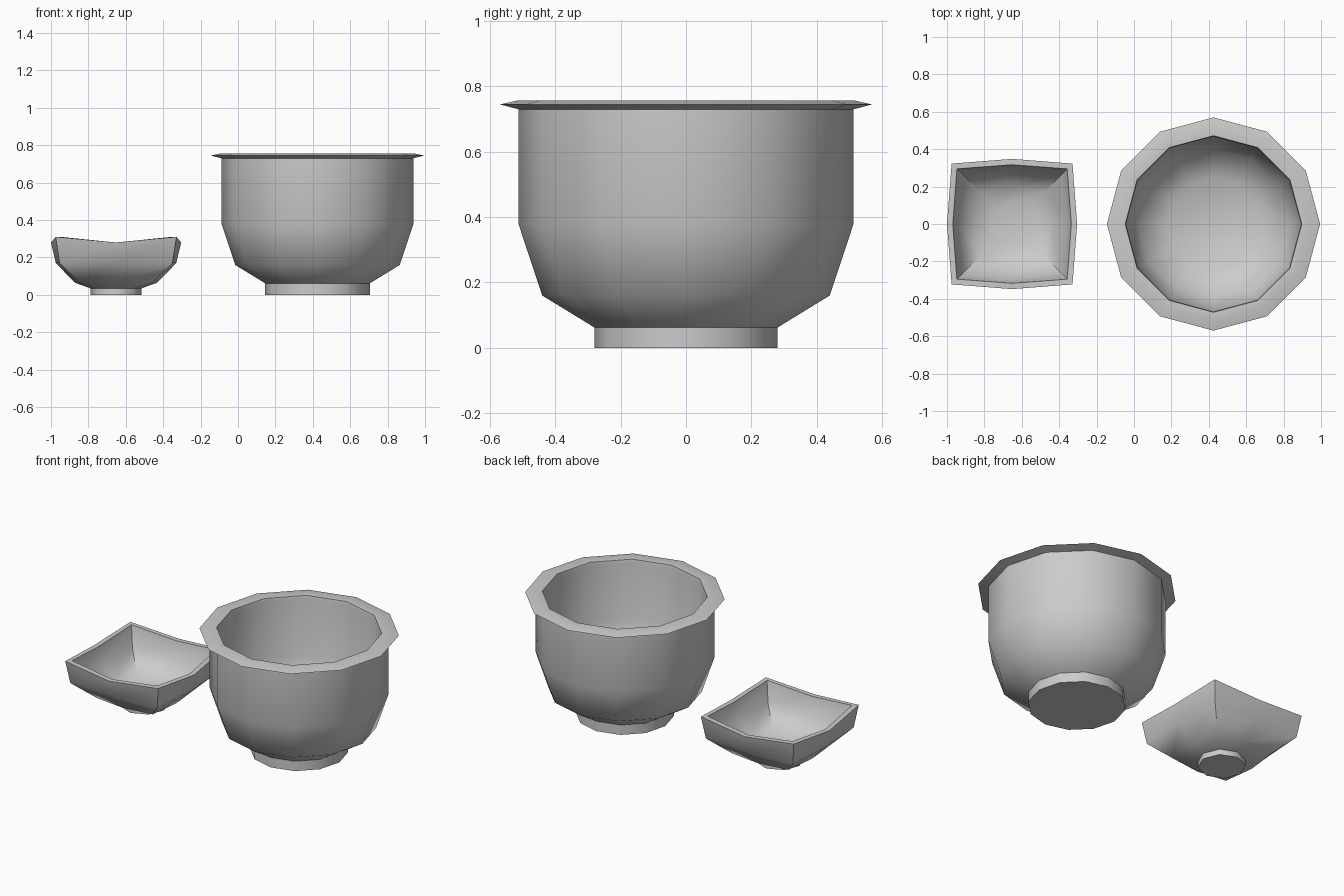
import bpy, bmesh
from math import sin, cos, pi, sqrt, radians

if "Cube" in bpy.data.objects:
    bpy.data.objects.remove(bpy.data.objects["Cube"])


def loft(name, centre_x, rings):
    """Skin a list of rings (point lists) and cap both ends."""
    bm = bmesh.new()
    loops = [[bm.verts.new(p) for p in ring] for ring in rings]
    n = len(loops[0])
    for a, b in zip(loops, loops[1:]):
        for i in range(n):
            j = (i + 1) % n
            bm.faces.new((a[i], a[j], b[j], b[i]))
    bm.faces.new(loops[0][::-1])
    bm.faces.new(loops[-1])
    bmesh.ops.recalc_face_normals(bm, faces=bm.faces)
    mesh = bpy.data.meshes.new(name)
    bm.to_mesh(mesh)
    bm.free()
    obj = bpy.data.objects.new(name, mesh)
    obj.location.x = centre_x
    bpy.context.collection.objects.link(obj)
    bpy.ops.object.select_all(action='DESELECT')
    obj.select_set(True)
    bpy.context.view_layer.objects.active = obj
    bpy.ops.object.shade_smooth_by_angle(angle=radians(45))
    return obj


def circle(r, z, n):
    return [(r * cos(2 * pi * i / n), r * sin(2 * pi * i / n), z) for i in range(n)]


def square(mid, corner, z_mid, z_corner):
    """Eight-point ring: side middles at `mid`, corners at (+-corner, +-corner)."""
    pts = []
    for i in range(8):
        r, z = (corner * sqrt(2), z_corner) if i % 2 else (mid, z_mid)
        pts.append((r * cos(pi * i / 4), r * sin(pi * i / 4), z))
    return pts


# Large round bowl with flared rim: outside up, over the rim, down the inside
pot_profile = [(0.28, 0.0), (0.28, 0.062), (0.44, 0.16), (0.512, 0.377), (0.512, 0.73),
               (0.57, 0.745), (0.515, 0.757), (0.472, 0.755), (0.468, 0.73),
               (0.468, 0.385), (0.40, 0.19), (0.25, 0.10)]
loft("round_bowl", 0.425, [circle(r, z, 12) for r, z in pot_profile])

# Small square bowl with raised corners on an octagonal foot
f = 0.137
fc = f / sqrt(2)
loft("square_dish", -0.652, [
    square(f, fc, 0, 0), square(f, fc, 0.035, 0.035),
    square(0.22, 0.195, 0.065, 0.065),
    square(0.322, 0.302, 0.17, 0.17),
    square(0.348, 0.323, 0.28, 0.31),
    square(0.317, 0.295, 0.28, 0.31),
    square(0.292, 0.272, 0.178, 0.18),
    square(0.20, 0.175, 0.09, 0.09),
    square(0.12, 0.085, 0.065, 0.065)])
